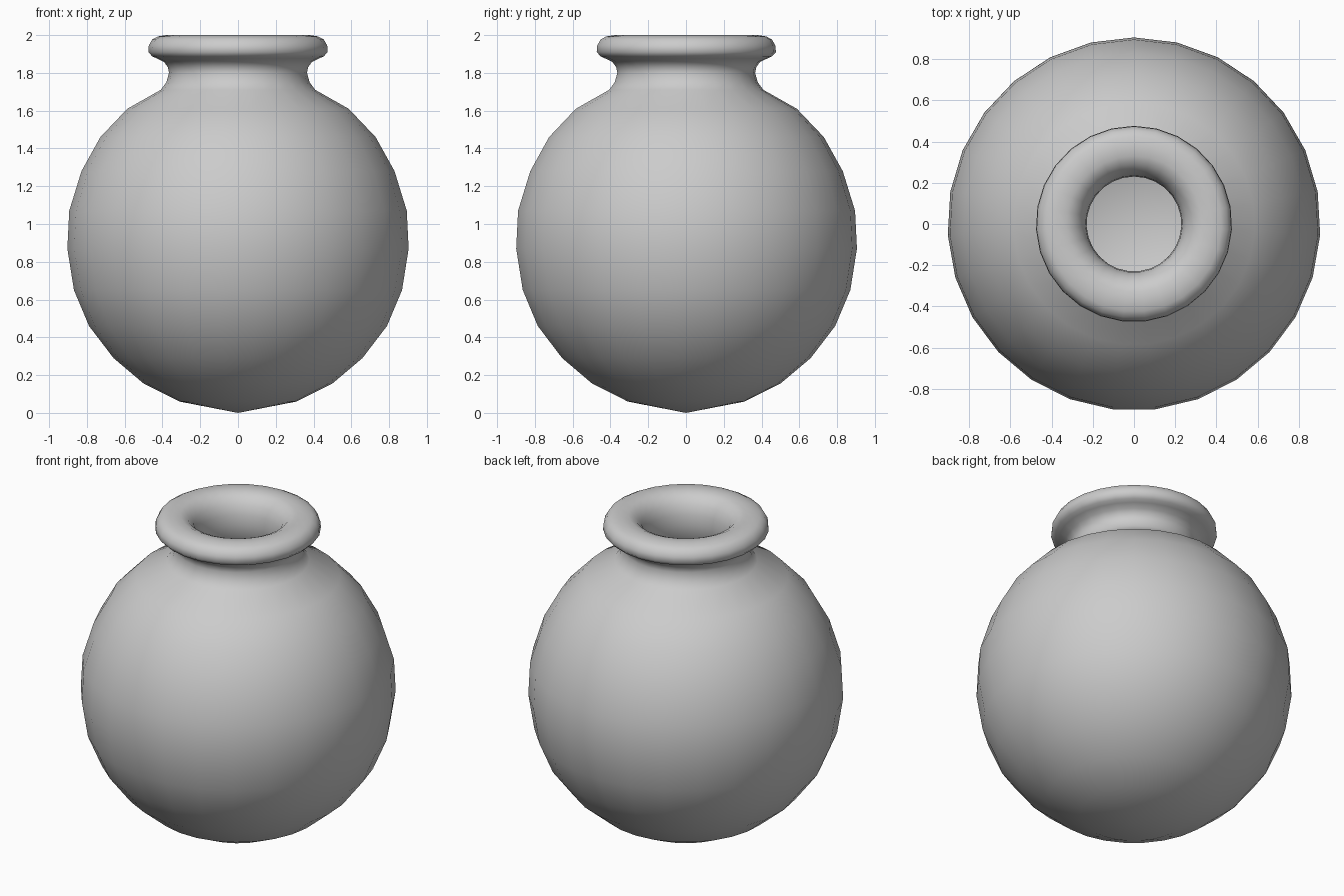
import bpy, bmesh, math

if "Cube" in bpy.data.objects:
    bpy.data.objects.remove(bpy.data.objects["Cube"])

SEGMENTS = 27  # one vertex points to +y


def lathe(name, profile):
    """Revolve (radius, height) points about z; radius 0 makes a pole."""
    bm = bmesh.new()
    rings = []
    for r, z in profile:
        if r == 0:
            rings.append([bm.verts.new((0, 0, z))] * SEGMENTS)
            continue
        ring = []
        for i in range(SEGMENTS):
            a = math.pi / 2 + math.tau * i / SEGMENTS
            ring.append(bm.verts.new((r * math.cos(a), r * math.sin(a), z)))
        rings.append(ring)
    for low, high in zip(rings, rings[1:]):
        for i in range(SEGMENTS):
            j = (i + 1) % SEGMENTS
            corners = list(dict.fromkeys((low[i], low[j], high[j], high[i])))
            face = bm.faces.new(corners)
            face.smooth = True
    bmesh.ops.recalc_face_normals(bm, faces=bm.faces)
    mesh = bpy.data.meshes.new(name)
    bm.to_mesh(mesh)
    bm.free()
    obj = bpy.data.objects.new(name, mesh)
    bpy.context.collection.objects.link(obj)
    return obj


# Round outer belly, from the bottom pole to the shoulder
belly = [(0, 0), (0.31, 0.06), (0.50, 0.155), (0.66, 0.29), (0.79, 0.46),
         (0.87, 0.65), (0.905, 0.87), (0.895, 1.07), (0.83, 1.28),
         (0.73, 1.46), (0.587, 1.61), (0.41, 1.71)]

# Pinched neck and rolled lip
neck_and_lip = [(0.38, 1.75), (0.366, 1.80), (0.372, 1.83), (0.392, 1.858),
                (0.43, 1.876), (0.455, 1.888), (0.476, 1.91), (0.473, 1.945),
                (0.455, 1.977), (0.425, 1.993), (0.38, 2.0)]

# Throat curving down into the hollow
throat = [(0.33, 1.998), (0.29, 1.98), (0.255, 1.94), (0.235, 1.885),
          (0.23, 1.82), (0.24, 1.74), (0.30, 1.64)]

# Hollow inside
hollow = [(0.50, 1.51), (0.64, 1.36), (0.74, 1.15), (0.77, 0.88),
          (0.72, 0.61), (0.57, 0.37), (0.35, 0.21), (0, 0.14)]

lathe("round_jar", belly + neck_and_lip + throat + hollow)
